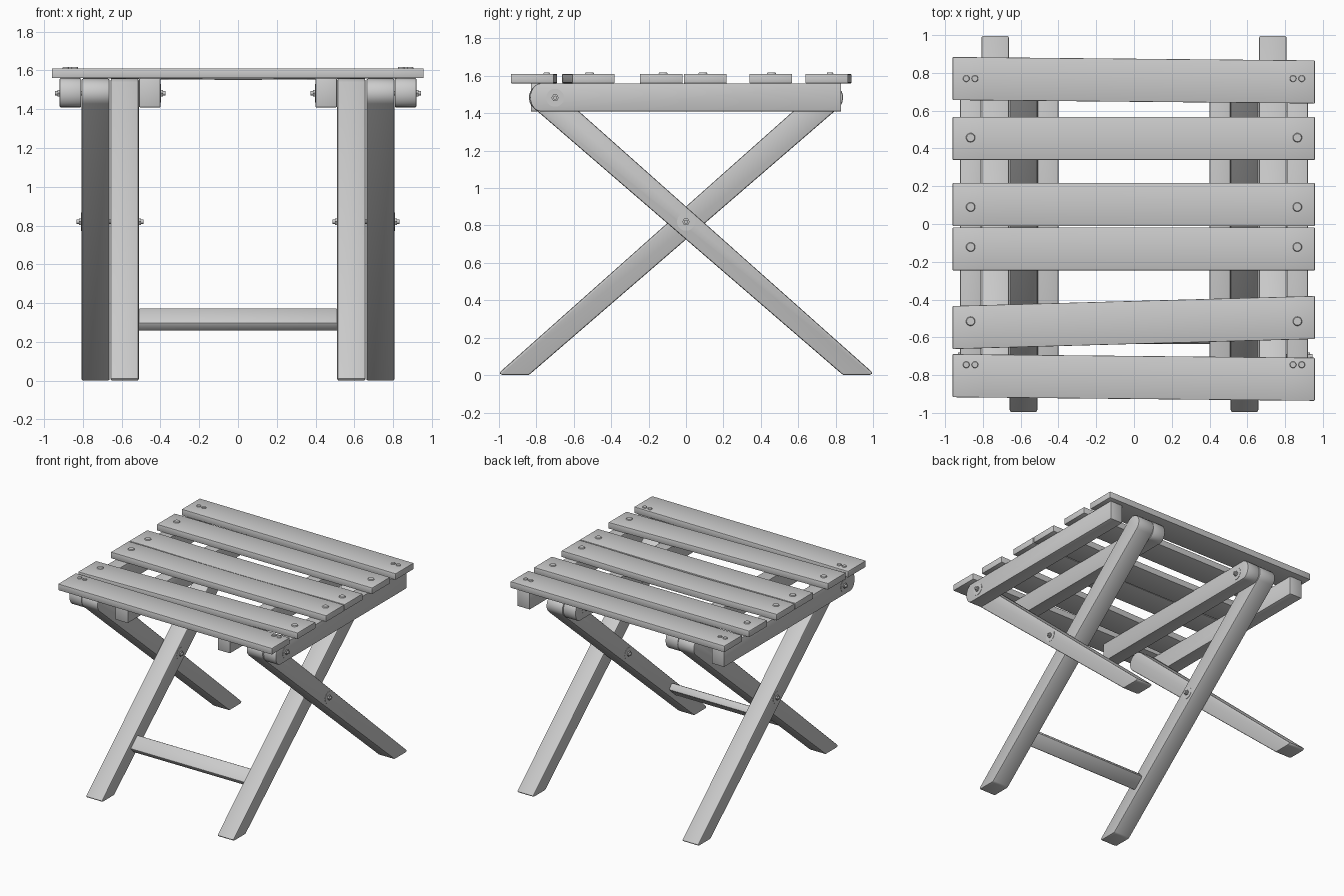
import bpy, bmesh, math
from mathutils import Matrix, Vector

if "Cube" in bpy.data.objects:
    bpy.data.objects.remove(bpy.data.objects["Cube"])


def finish(bm, name, bevel=0.0, mirror=False):
    """Bevel sharp edges, shade and optionally mirror across x."""
    bmesh.ops.recalc_face_normals(bm, faces=bm.faces[:])
    if bevel:
        sharp = [e for e in bm.edges if e.calc_face_angle(0) > math.radians(35)]
        bmesh.ops.bevel(bm, geom=sharp, offset=bevel, segments=2, profile=0.5,
                        affect='EDGES', clamp_overlap=True)
    me = bpy.data.meshes.new(name)
    bm.to_mesh(me)
    bm.free()
    ob = bpy.data.objects.new(name, me)
    bpy.context.collection.objects.link(ob)
    bpy.ops.object.select_all(action='DESELECT')
    ob.select_set(True)
    bpy.context.view_layer.objects.active = ob
    bpy.ops.object.shade_smooth_by_angle(angle=math.radians(32))
    if mirror:
        ob.modifiers.new("mirror", 'MIRROR').use_mirror_merge = False
    return ob


def extrude(points, vector):
    """Prism from a closed 3D profile."""
    bm = bmesh.new()
    face = bm.faces.new([bm.verts.new(p) for p in points])
    res = bmesh.ops.extrude_face_region(bm, geom=[face], use_keep_orig=True)
    verts = [v for v in res["geom"] if isinstance(v, bmesh.types.BMVert)]
    bmesh.ops.translate(bm, verts=verts, vec=vector)
    return bm


def side_part(name, yz, x0, x1, flip=1, bevel=0.01, mirror=True):
    bm = extrude([(x0, flip * y, z) for y, z in yz], (x1 - x0, 0, 0))
    return finish(bm, name, bevel, mirror)


def cylinder(bm, x0, x1, y, z, r, n, r2=None):
    m = Matrix.Translation(((x0 + x1) / 2, y, z)) @ Matrix.Rotation(math.pi / 2, 4, 'Y')
    bmesh.ops.create_cone(bm, cap_ends=True, segments=n, radius1=r,
                          radius2=r if r2 is None else r2, depth=x1 - x0, matrix=m)


# legs: flat-cut foot, rounded upper end
slope = math.atan(0.885)
cy, cz, r = 0.766, 1.484, 0.074
arc = [(cy + r * math.cos(a), cz + r * math.sin(a))
       for a in (slope - math.pi / 2 + math.pi * i / 12 for i in range(13))]
leg = [(-1.0, 0.012), (-0.985, 0.0), (-0.84, 0.0)] + arc
side_part("inner_leg", leg, 0.512, 0.658, bevel=0.012)
side_part("outer_leg", leg, 0.662, 0.808, flip=-1, bevel=0.012)

# seat rails: rounded at the pivot end, square at the other
rail = [(0.82, 1.56), (0.82, 1.41)]
rail = [(0.83, 1.41), (0.83, 1.56)] + [
    (-0.775 - 0.058 * math.sin(a), 1.485 + 0.075 * math.cos(a))
    for a in (math.pi * i / 12 for i in range(13))]
side_part("outer_rail", rail, 0.81, 0.92, bevel=0.004)
side_part("inner_rail", rail, 0.40, 0.51, flip=-1, bevel=0.004)

# stretcher between the inner legs
u = Vector((math.cos(slope), math.sin(slope)))
v = Vector((-u.y, u.x))
c = Vector((-0.575, 0.315))
bar = [c + u * a + v * b for a, b in ((-.06, -.03), (.06, -.03), (.06, .03), (-.06, .03))]
side_part("stretcher", bar, -0.515, 0.515, bevel=0.012, mirror=False)

# bolts with washers and nuts at the pivots
def bolt(name, x0, x1, y, z, ends):
    bm = bmesh.new()
    cylinder(bm, x0, x1, y, z, 0.011, 12)
    for x, s in ends:
        for d0, d1, rad, n in ((-0.004, 0.002, 0.048, 24), (0.0, 0.012, 0.02, 6)):
            a, b = sorted((x + s * d0, x + s * d1))
            cylinder(bm, a, b, y, z, rad, n)
    finish(bm, name, mirror=True)


bolt("cross_bolt", 0.488, 0.832, 0, 0.82, [(0.512, -1), (0.808, 1)])
bolt("outer_rail_bolt", 0.665, 0.945, -0.70, 1.483, [(0.92, 1)])
bolt("inner_rail_bolt", 0.375, 0.655, 0.70, 1.483, [(0.40, -1)])

# seat slats: centre y at the left end, centre y at the right end, sag
slats = [(0.77, 0.752, 0), (0.453, 0.453, 0), (0.103, 0.103, 0.008),
         (-0.132, -0.132, 0.004), (-0.548, -0.495, 0), (-0.803, -0.822, 0)]
for i, (yl, yr, sag) in enumerate(slats):
    xs = [-0.96 + 1.917 * k / 12 for k in range(13)]
    drop = lambda x: sag * max(0, 1 - (x / 0.8) ** 2)
    prof = [(x, 1.56 - drop(x)) for x in xs] + [(x, 1.611 - drop(x)) for x in reversed(xs)]
    ym = lambda x: yl + (yr - yl) * (x + 0.96) / 1.917
    bm = extrude([(x, ym(x) - 0.114, z) for x, z in prof], (0, 0.228, 0))
    finish(bm, f"slat_{i + 1}", 0.004)

# screw heads: pairs on the end slats, single ones between
bm = bmesh.new()
heads = [(0.865, y, 0.028) for y in (0.457, 0.09, -0.122, -0.515)]
heads += [(x, y, 0.02) for x in (0.842, 0.888) for y in (0.77, -0.745)]
for x, y, rad in heads:
    bmesh.ops.create_cone(bm, cap_ends=True, segments=20, radius1=rad, radius2=rad * 0.75,
                          depth=0.014, matrix=Matrix.Translation((x, y, 1.611)))
finish(bm, "screw_heads", mirror=True)
